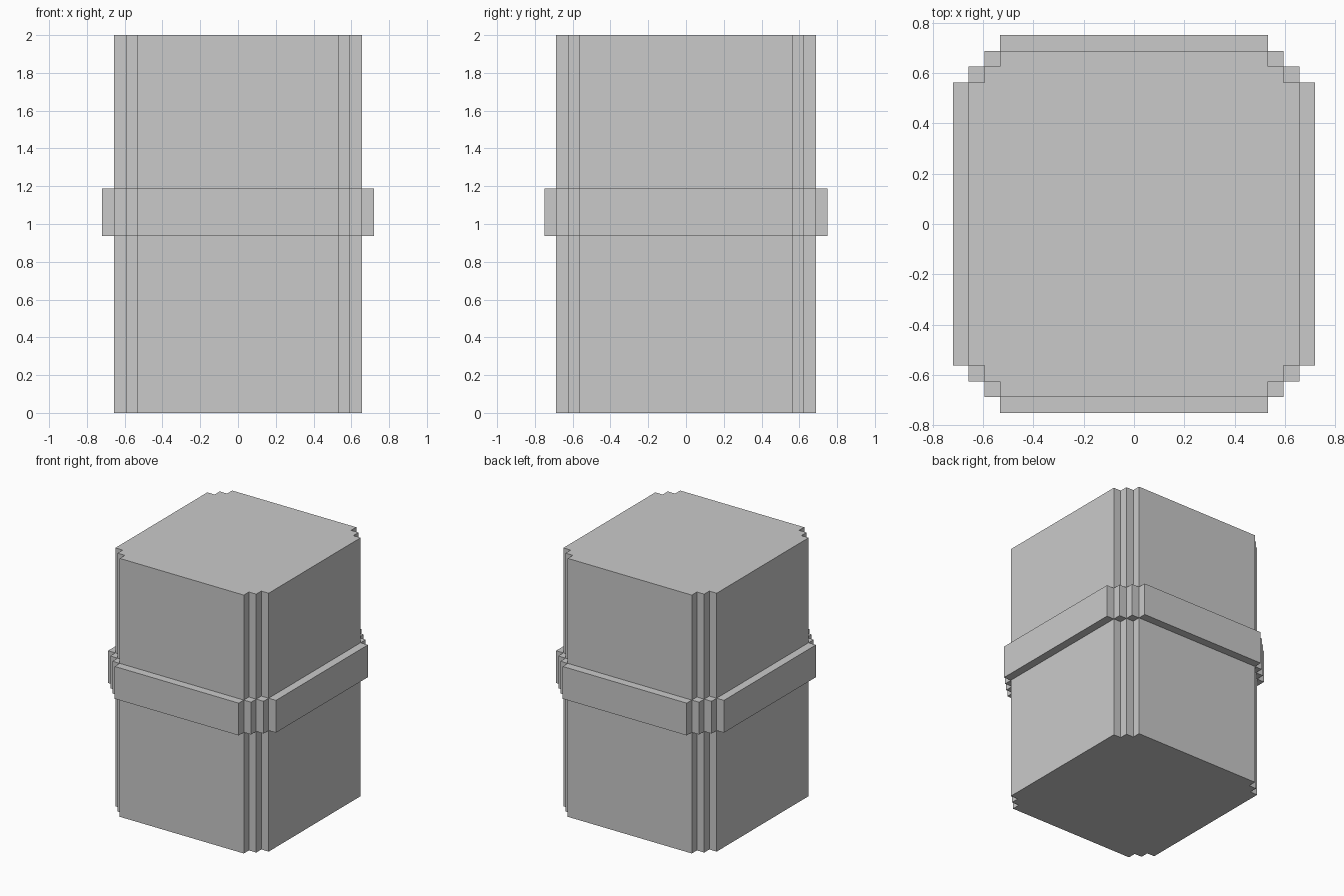
import bpy
import bmesh

cube = bpy.data.objects.get("Cube")
if cube:
    bpy.data.objects.remove(cube, do_unlink=True)

U = 1 / 16                    # width of one corner step
CORE_X, CORE_Y = 8.5, 9       # half width and depth inside the steps, in units

grey = bpy.data.materials.new("plain grey")
grey.use_nodes = True
colour = (0.59, 0.59, 0.59, 1)
grey.diffuse_color = colour
grey.node_tree.nodes["Principled BSDF"].inputs["Base Color"].default_value = colour


def corner_steps(count):
    """Staircase of one corner, from the +x side round to the +y side."""
    points = []
    for i in range(count):
        x = CORE_X + count - i
        y = CORE_Y + i
        points += [(x, y), (x - 1, y)]
    return points + [(CORE_X, CORE_Y + count)]


def outline(count):
    """Mirror one stepped corner to the left, then turn that half round."""
    corner = corner_steps(count)
    half = corner + [(-x, y) for x, y in reversed(corner)]
    return half + [(-x, -y) for x, y in half]


def stepped_prism(name, count, bottom, top):
    bm = bmesh.new()
    verts = [bm.verts.new((x * U, y * U, bottom)) for x, y in outline(count)]
    base = bm.faces.new(verts)
    grown = bmesh.ops.extrude_face_region(bm, geom=[base], use_keep_orig=True)
    moved = [g for g in grown["geom"] if isinstance(g, bmesh.types.BMVert)]
    bmesh.ops.translate(bm, verts=moved, vec=(0, 0, top - bottom))
    bmesh.ops.recalc_face_normals(bm, faces=bm.faces)
    mesh = bpy.data.meshes.new(name)
    bm.to_mesh(mesh)
    bm.free()
    mesh.materials.append(grey)
    obj = bpy.data.objects.new(name, mesh)
    bpy.context.collection.objects.link(obj)


# Tall body with two steps at each corner
stepped_prism("body", 2, 0, 2)

# Raised band round the middle, one step wider
stepped_prism("band", 3, 15 * U, 19 * U)
